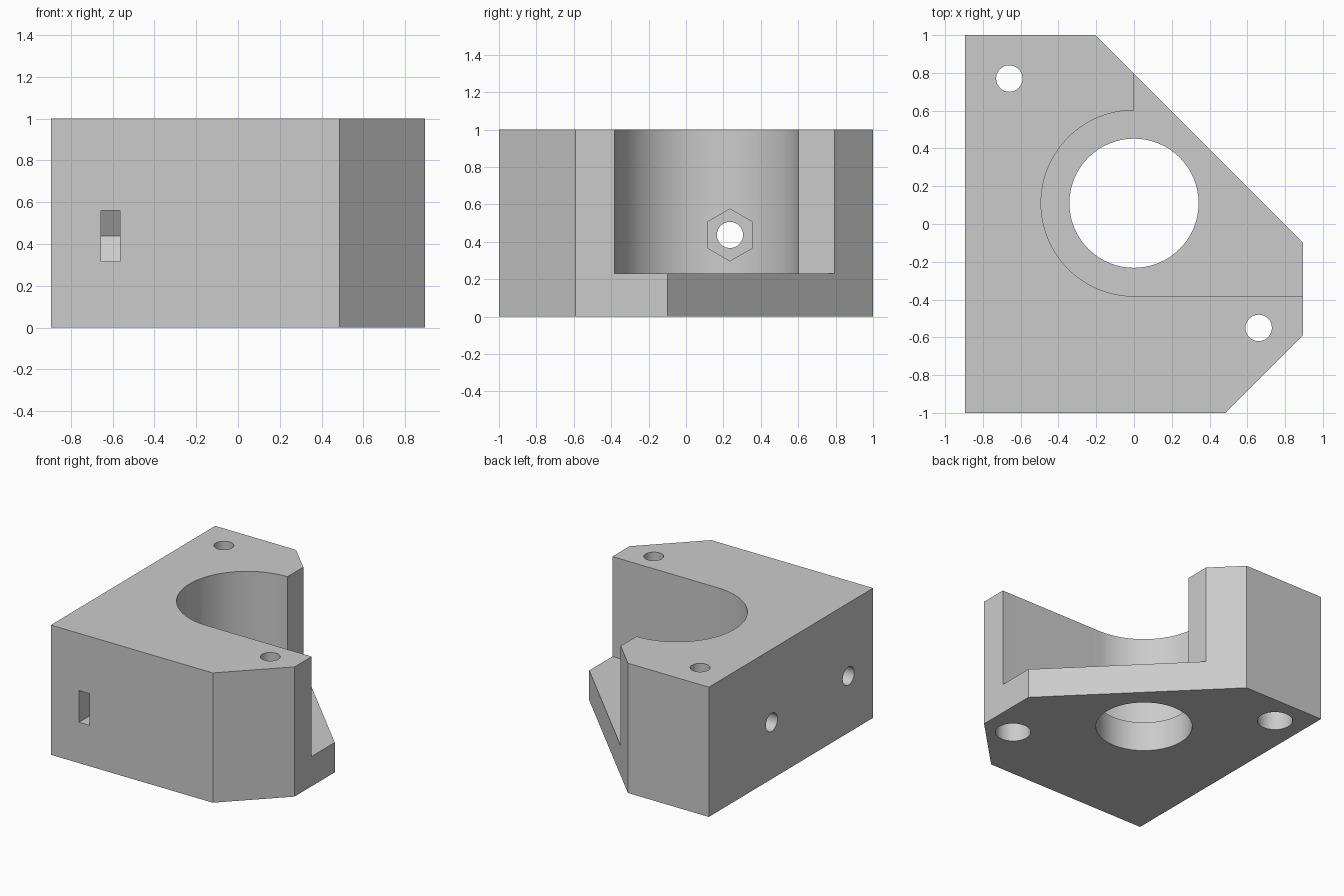
import bpy, bmesh
from math import sin, cos, pi, radians
from mathutils import Matrix

cube = bpy.data.objects.get("Cube")
if cube:
    bpy.data.objects.remove(cube, do_unlink=True)

grey = bpy.data.materials.new("light grey")
grey.use_nodes = True
grey.diffuse_color = (0.6, 0.6, 0.6, 1)
grey.node_tree.nodes["Principled BSDF"].inputs["Base Color"].default_value = (0.6, 0.6, 0.6, 1)

# Profile's z axis turned onto world x; profile (u, v) becomes (y, z)
ALONG_X = Matrix(((0, 0, 1, 0), (1, 0, 0, 0), (0, 1, 0, 0), (0, 0, 0, 1)))


def prism(name, profile, low, high, turn=None):
    """Extrude a counterclockwise profile between two levels."""
    bm = bmesh.new()
    base = bm.faces.new([bm.verts.new((u, v, low)) for u, v in profile])
    top = bmesh.ops.extrude_face_region(bm, geom=[base])["geom"]
    moved = [g for g in top if isinstance(g, bmesh.types.BMVert)]
    bmesh.ops.translate(bm, verts=moved, vec=(0, 0, high - low))
    if turn:
        bm.transform(turn)
    bmesh.ops.recalc_face_normals(bm, faces=bm.faces)
    mesh = bpy.data.meshes.new(name)
    bm.to_mesh(mesh)
    bm.free()
    mesh.materials.append(grey)
    obj = bpy.data.objects.new(name, mesh)
    bpy.context.collection.objects.link(obj)
    return obj


def arc(u, v, r, start=0, end=360, steps=64):
    """Points on an arc; a full circle leaves out its repeated last point."""
    count = steps if end - start == 360 else steps + 1
    angles = [radians(start + (end - start) * i / steps) for i in range(count)]
    return [(u + r * cos(a), v + r * sin(a)) for a in angles]


# Chamfered block
body = prism("mount_block", [(-0.895, -1), (0.485, -1), (0.895, -0.59), (0.895, -0.1),
                             (-0.205, 1), (-0.895, 1)], 0, 1)

# Round pocket open to the side, with its through bore
cutters = [
    prism("pocket_cutter", arc(0, 0.11, 0.492, 90, 270) + [(2, -0.382), (2, 2), (0, 2)], 0.23, 1.2),
    prism("bore_cutter", arc(0, 0.11, 0.342), -0.2, 0.6),
]

# Vertical bolt holes with counterbores underneath
for x, y in ((-0.66, 0.77), (0.66, -0.55)):
    cutters.append(prism("bolt_hole_cutter", arc(x, y, 0.07, steps=32), -0.2, 1.2))
    cutters.append(prism("counterbore_cutter", arc(x, y, 0.125, steps=32), -0.2, 0.25))

# Horizontal screw holes
Z = 0.437
for y, inner in ((0.235, -0.2), (-0.7, -0.35)):
    cutters.append(prism("screw_hole_cutter", arc(y, Z, 0.07, steps=32), -1.2, inner, ALONG_X))

# Hexagonal nut recess in the pocket wall, and nut slot from the front
cutters.append(prism("nut_recess_cutter", arc(0.235, Z, 0.139, 30, 390, 6), -0.59, -0.2, ALONG_X))
cutters.append(prism("nut_slot_cutter", arc(-0.7, Z, 0.141, -60, 60, 2)
                     + [(-1.2, Z + 0.122), (-1.2, Z - 0.122)], -0.655, -0.565, ALONG_X))

for cutter in cutters:
    cutter.hide_render = True
    mod = body.modifiers.new(cutter.name, "BOOLEAN")
    mod.operation = "DIFFERENCE"
    mod.solver = "EXACT"
    mod.object = cutter

# Bake the cuts and drop the cutters
bpy.context.view_layer.update()
result = bpy.data.meshes.new_from_object(body.evaluated_get(bpy.context.evaluated_depsgraph_get()))
body.modifiers.clear()
body.data = result
for cutter in cutters:
    bpy.data.objects.remove(cutter, do_unlink=True)

bpy.ops.object.select_all(action="DESELECT")
body.select_set(True)
bpy.context.view_layer.objects.active = body
bpy.ops.object.shade_smooth_by_angle(angle=radians(30))
